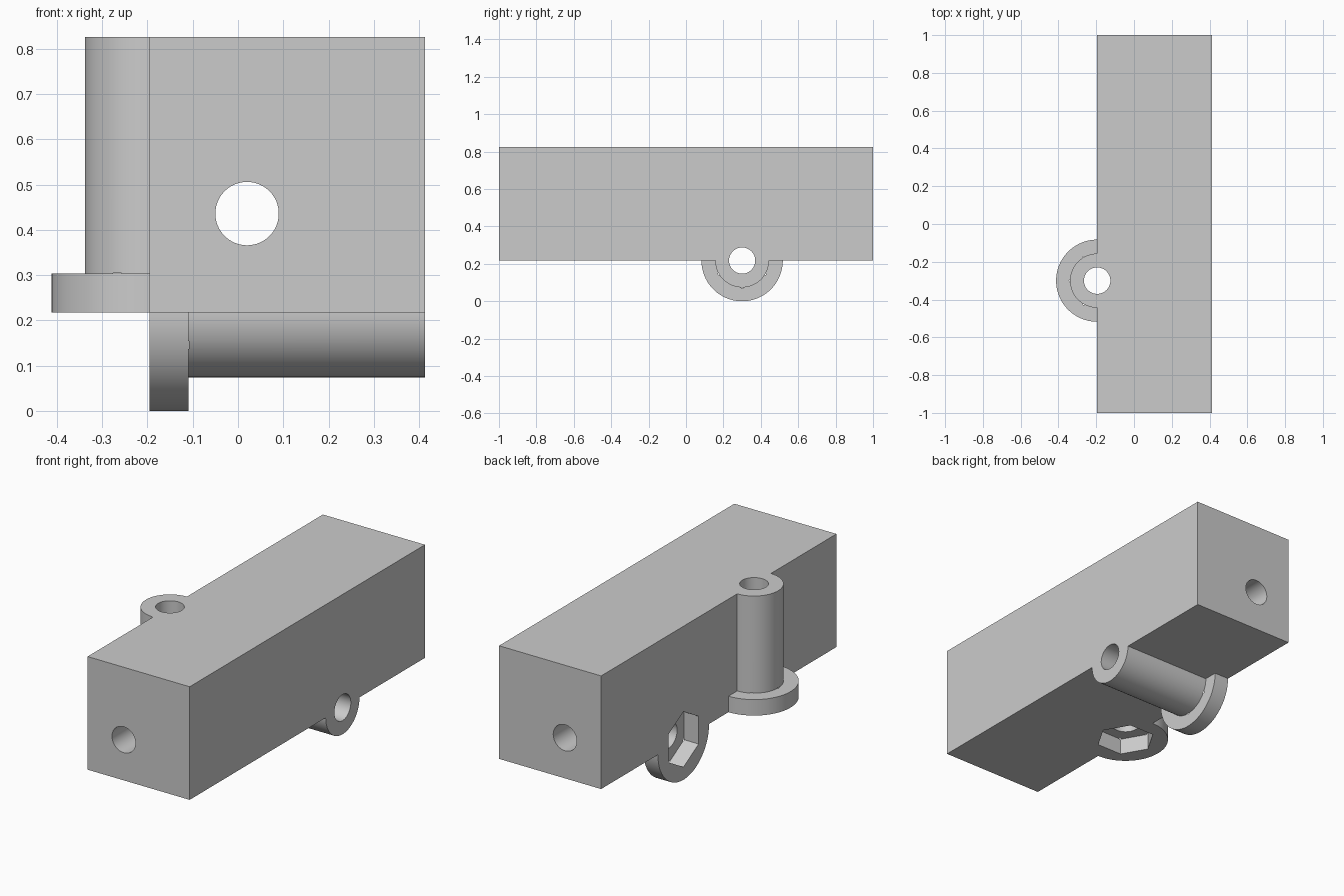
import bpy, bmesh, math

old = bpy.data.objects.get("Cube")
if old:
    bpy.data.objects.remove(old, do_unlink=True)

# Main dimensions
LEFT, RIGHT = -0.195, 0.4125
BOTTOM, TOP = 0.2175, 0.826
BOSS_Y = 0.3
FLANGE_R, BOSS_R, HEX_R, HOLE_R = 0.2175, 0.1435, 0.149, 0.07
FLANGE_T = 0.086

grey = bpy.data.materials.new("plain grey")
grey.use_nodes = True
colour = (0.6, 0.6, 0.6, 1)
grey.diffuse_color = colour
grey.node_tree.nodes["Principled BSDF"].inputs["Base Color"].default_value = colour


def finish(name, bm):
    bmesh.ops.recalc_face_normals(bm, faces=bm.faces)
    mesh = bpy.data.meshes.new(name)
    bm.to_mesh(mesh)
    bm.free()
    mesh.materials.append(grey)
    obj = bpy.data.objects.new(name, mesh)
    bpy.context.collection.objects.link(obj)
    return obj


def turned(name, profile, place, sides=72, phase=0.5):
    """Closed solid from (distance along axis, radius) steps."""
    bm = bmesh.new()
    rings = []
    for t, r in profile:
        angles = [2 * math.pi * (i + phase) / sides for i in range(sides)]
        rings.append([bm.verts.new(place(t, r * math.cos(a), r * math.sin(a)))
                      for a in angles])
    for low, high in zip(rings, rings[1:]):
        for i in range(sides):
            j = (i + 1) % sides
            bm.faces.new((low[i], low[j], high[j], high[i]))
    bm.faces.new(rings[0])
    bm.faces.new(rings[-1])
    return finish(name, bm)


def combine(target, tool, operation):
    tool.hide_render = True
    mod = target.modifiers.new(operation.lower(), 'BOOLEAN')
    mod.operation = operation
    mod.solver = 'EXACT'
    mod.object = tool
    bpy.context.view_layer.objects.active = target
    bpy.ops.object.modifier_apply(modifier=mod.name)
    bpy.data.objects.remove(tool, do_unlink=True)


# Axis placements: upright boss, crosswise boss, lengthwise bore
def upright(t, u, v):
    return (LEFT + u, v - BOSS_Y, t)


def crosswise(t, u, v):
    return (t, v + BOSS_Y, BOTTOM + u)


def lengthwise(t, u, v):
    return (0.02 + u, t, 0.436 + v)


# Long block
bm = bmesh.new()
bmesh.ops.create_cube(bm, size=2)
for v in bm.verts:
    v.co.x = LEFT if v.co.x < 0 else RIGHT
    v.co.z = BOTTOM if v.co.z < 0 else TOP
body = finish("drilled_block", bm)

# Flanged bosses joined to the block
bosses = [("upright", upright, BOTTOM, TOP), ("crosswise", crosswise, LEFT, RIGHT)]
for name, place, start, end in bosses:
    step = start + FLANGE_T
    boss = turned(name + "_boss", [(start, FLANGE_R), (step, FLANGE_R),
                                   (step, BOSS_R), (end, BOSS_R)], place)
    combine(body, boss, 'UNION')

# Bolt holes and hexagonal nut pockets
for name, place, start, end in bosses:
    hole = turned(name + "_hole", [(start - 0.1, HOLE_R), (end + 0.1, HOLE_R)], place)
    combine(body, hole, 'DIFFERENCE')
    pocket = turned(name + "_pocket", [(start - 0.1, HEX_R),
                                       (start + FLANGE_T + 0.001, HEX_R)], place, 6, 0)
    combine(body, pocket, 'DIFFERENCE')

# Bore along the block
bore = turned("long_bore", [(-1.1, HOLE_R), (1.1, HOLE_R)], lengthwise)
combine(body, bore, 'DIFFERENCE')

body.select_set(True)
bpy.context.view_layer.objects.active = body
bpy.ops.object.shade_smooth_by_angle(angle=math.radians(30))
